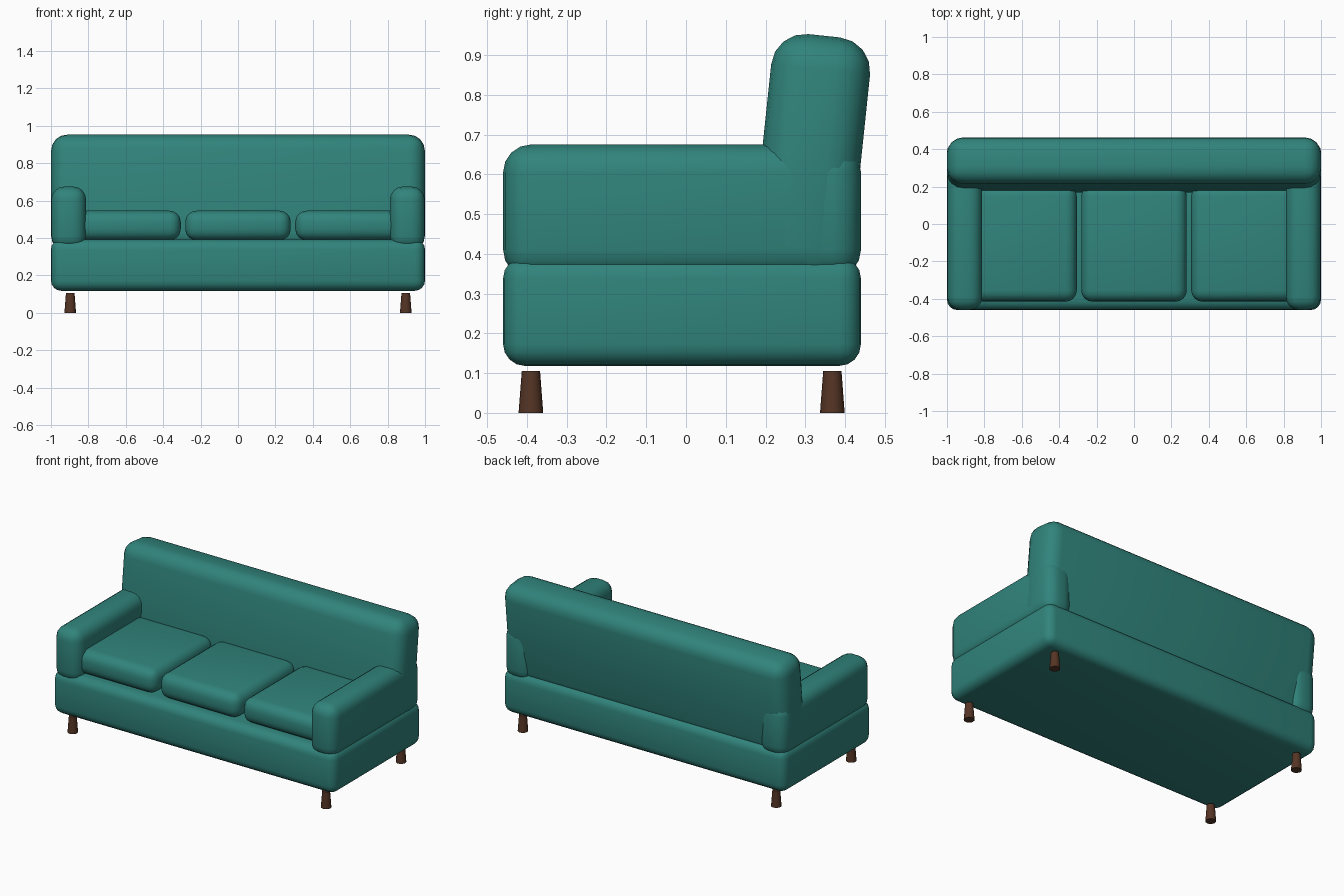
import bpy, math

if "Cube" in bpy.data.objects:
    bpy.data.objects.remove(bpy.data.objects["Cube"])


def material(name, color):
    m = bpy.data.materials.new(name)
    m.diffuse_color = (*color, 1)
    m.use_nodes = True
    m.node_tree.nodes["Principled BSDF"].inputs["Base Color"].default_value = m.diffuse_color
    return m


TEAL = material("teal fabric", (0.03, 0.23, 0.20))
BROWN = material("dark brown wood", (0.09, 0.035, 0.018))


def finish(ob, name, mat):
    ob.name = name
    ob.data.materials.append(mat)
    bpy.ops.object.shade_smooth_by_angle(angle=math.radians(40))


def padded_box(name, lo, hi, radius, tilt=0):
    """Box with rounded edges between two corners, tilted about x."""
    center = [(a + b) / 2 for a, b in zip(lo, hi)]
    bpy.ops.mesh.primitive_cube_add(size=1, location=center, rotation=(tilt, 0, 0))
    ob = bpy.context.object
    ob.scale = [b - a for a, b in zip(lo, hi)]
    bpy.ops.object.transform_apply(location=False, rotation=False, scale=True)
    bev = ob.modifiers.new("rounding", 'BEVEL')
    bev.width = radius
    bev.segments = 4
    bpy.ops.object.modifier_apply(modifier=bev.name)
    finish(ob, name, TEAL)
    return ob


# Base
padded_box("base", (-1, -0.46, 0.118), (1, 0.44, 0.393), 0.055)

# Backrest, leaning backwards
padded_box("backrest", (-0.999, 0.19, 0.33), (0.999, 0.44, 0.95), 0.085, math.radians(-6))

# Armrests
for side, s in (("left", -1), ("right", 1)):
    x0, x1 = sorted((s * 0.812, s * 0.998))
    padded_box(side + "_armrest", (x0, -0.46, 0.34), (x1, 0.44, 0.675), 0.07)

# Three seat cushions
for side, x in (("left", -0.588), ("middle", 0), ("right", 0.588)):
    padded_box(side + "_seat_cushion", (x - 0.282, -0.415, 0.388),
               (x + 0.282, 0.21, 0.546), 0.06)

# Tapered legs
for side, x in (("left", -0.897), ("right", 0.897)):
    for end, y in (("front", -0.39), ("back", 0.368)):
        bpy.ops.mesh.primitive_cone_add(vertices=16, radius1=0.031, radius2=0.023,
                                        depth=0.105, location=(x, y, 0.0525))
        finish(bpy.context.object, f"{end}_{side}_leg", BROWN)
